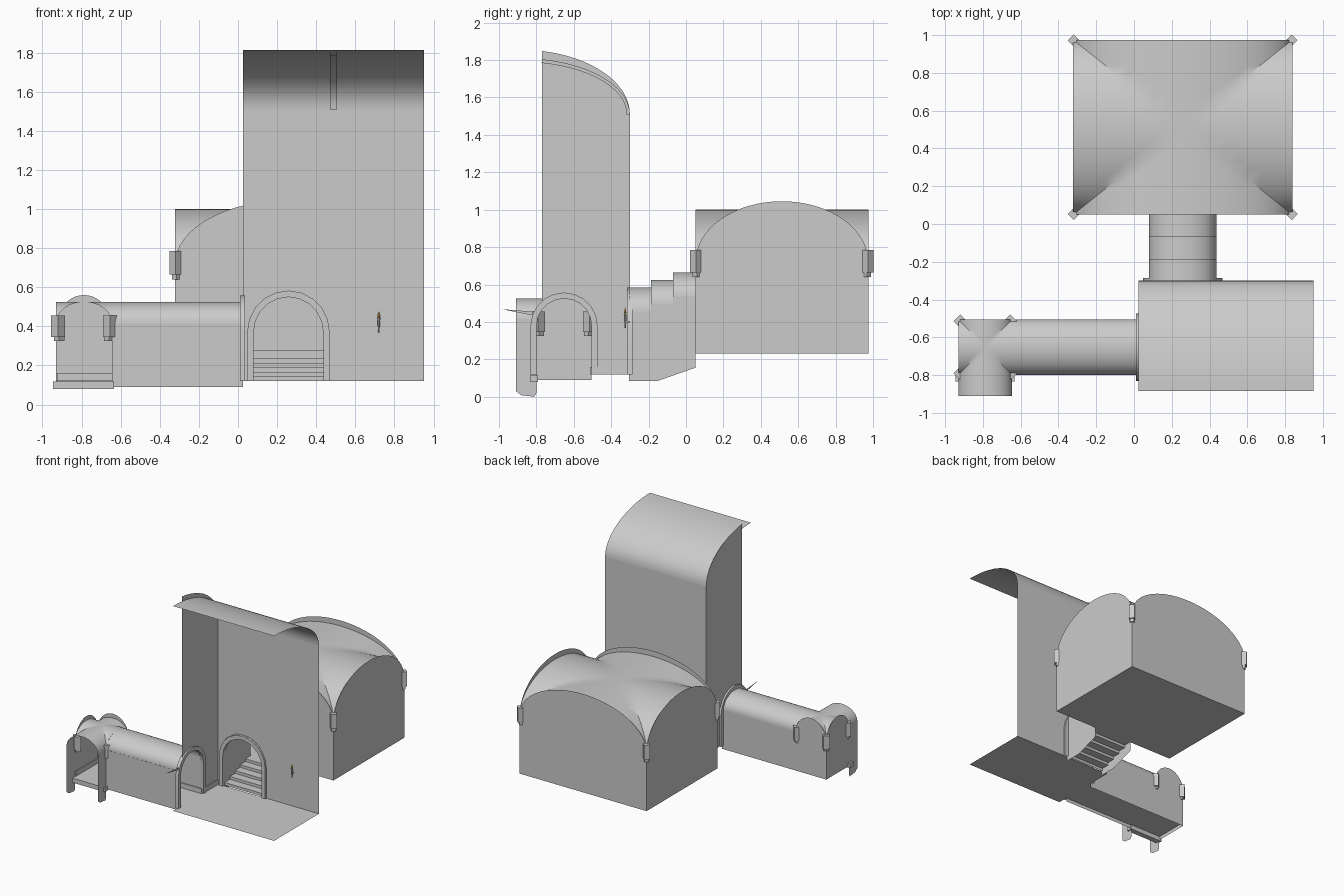
import bpy, bmesh, math
from mathutils import Matrix, Vector

if "Cube" in bpy.data.objects:
    bpy.data.objects.remove(bpy.data.objects["Cube"])


def make(name, verts, faces, color=None):
    me = bpy.data.meshes.new(name)
    me.from_pydata([tuple(v) for v in verts], [], faces)
    me.polygons.foreach_set("use_smooth", [True] * len(me.polygons))
    me.set_sharp_from_angle(angle=math.radians(30))
    ob = bpy.data.objects.new(name, me)
    bpy.context.collection.objects.link(ob)
    if color:
        mat = bpy.data.materials.new(name)
        mat.diffuse_color = color
        mat.use_nodes = True
        mat.node_tree.nodes["Principled BSDF"].inputs["Base Color"].default_value = mat.diffuse_color
        me.materials.append(mat)
    return ob


def arch(c, a, spring, rise, n=24):
    """Half-ellipse points (u, z), left to right."""
    return [(c - a * math.cos(math.pi * i / n), spring + rise * math.sin(math.pi * i / n))
            for i in range(n + 1)]


def at_x(pts, x):
    return [(x, u, z) for u, z in pts]


def at_y(pts, y):
    return [(u, y, z) for u, z in pts]


def plate(name, pts):
    return make(name, pts, [list(range(len(pts)))])


def loft(name, rows, closed=False):
    n, m = len(rows[0]), len(rows)
    faces = []
    for j in range(m if closed else m - 1):
        k = (j + 1) % m
        faces += [(j * n + i, j * n + i + 1, k * n + i + 1, k * n + i) for i in range(n - 1)]
    return make(name, [p for r in rows for p in r], faces)


def box(name, lo, hi):
    v = [(x, y, z) for x in (lo[0], hi[0]) for y in (lo[1], hi[1]) for z in (lo[2], hi[2])]
    return make(name, v, [(0, 1, 3, 2), (4, 6, 7, 5), (0, 4, 5, 1), (2, 3, 7, 6), (0, 2, 6, 4), (1, 5, 7, 3)])


def floor(name, x0, x1, y0, y1, z):
    plate(name, [(x0, y0, z), (x1, y0, z), (x1, y1, z), (x0, y1, z)])


def groin(name, x0, x1, y0, y1, spring, rise, n=24):
    """Two crossing barrels: the higher one wins."""
    s = [math.sin(math.pi * (i / n - 0.5)) for i in range(n + 1)]
    h = [math.sqrt(max(0, 1 - t * t)) for t in s]
    v = [((x0 + x1) / 2 + (x1 - x0) / 2 * s[i], (y0 + y1) / 2 + (y1 - y0) / 2 * s[j],
          spring + rise * max(h[i], h[j])) for i in range(n + 1) for j in range(n + 1)]
    faces = []
    for i in range(n):
        for j in range(n):
            a, b = i * (n + 1) + j, (i + 1) * (n + 1) + j
            if i == j:
                faces += [(a, b, b + 1), (a, b + 1, a + 1)]
            elif i + j == n - 1:
                faces += [(a, b, a + 1), (b, b + 1, a + 1)]
            else:
                faces.append((a, b, b + 1, a + 1))
    make(name, v, faces)


def frame(name, place, c, a, spring, rise, base, width, d0, d1):
    inner = [(c - a, base)] + arch(c, a, spring, rise, 10) + [(c + a, base)]
    b = a + width
    outer = [(c - b, base)] + arch(c, b, spring, rise + width, 10) + [(c + b, base)]
    loft(name, [place(inner, d0), place(outer, d0), place(outer, d1), place(inner, d1)], True)


def corbels(name, x0, x1, y0, y1, side, z0, z1, z2):
    """Turned blocks with a smaller foot at each room corner."""
    cx, cy = (x0 + x1) / 2, (y0 + y1) / 2
    bm = bmesh.new()
    for x in (x0, x1):
        for y in (y0, y1):
            for s, za, zb, inset in ((side, z1, z2, 0), (side * .75, z0, z1, .005)):
                px = x + math.copysign(inset, cx - x)
                py = y + math.copysign(inset, cy - y)
                bmesh.ops.create_cube(bm, size=1, matrix=Matrix.Translation((px, py, (za + zb) / 2))
                                      @ Matrix.Rotation(math.pi / 4, 4, 'Z')
                                      @ Matrix.Diagonal((s, s, zb - za, 1)))
    me = bpy.data.meshes.new(name)
    bm.to_mesh(me)
    bm.free()
    bpy.context.collection.objects.link(bpy.data.objects.new(name, me))


# Tall room: floor, doorway walls, quarter vault and rib
X0, X1, YB, YF, Z0 = .025, .95, -.3, -.885, .12
DC, DA = .258, .178            # stair doorway centre, half width
TC, TA = -.652, .147           # tunnel centre, half width
floor("tall_room_floor", X0, X1, YF, YB, Z0)
door = [(DC - DA, Z0)] + arch(DC, DA, .37, .18, 10) + [(DC + DA, Z0)]
plate("tall_back_wall", at_y([(X0, Z0)] + door + [(X1, Z0), (X1, 1.51), (X0, 1.51)], YB))


def quarter(a, b, t0=0.0, n=20):
    ts = [t0 + (math.pi / 2 - t0) * i / n for i in range(n + 1)]
    return [(YF + a * math.sin(t), 1.51 + b * math.cos(t)) for t in ts]


t_wall = math.asin(.115 / .585)
tunnel_cut = [p for p in arch(TC, TA, .38, .145, 20) if p[0] > -.77]
plate("tall_left_wall", at_x(quarter(.585, .345, t_wall) + [(YB, Z0), (TC + TA, Z0)]
                             + tunnel_cut[::-1] + [(-.77, .47)], X0))
q = quarter(.585, .303)
loft("tall_vault", [at_x(q, X0), at_x(q, X1)])
q0, q1 = quarter(.585, .3, .2), quarter(.568, .28, .2)
loft("vault_rib", [at_x(q0, .47), at_x(q0, .507), at_x(q1, .507), at_x(q1, .47)], True)
frame("stair_door_frame", at_y, DC, DA, .37, .18, Z0, .033, YB - .015, YB + .015)
frame("tunnel_door_frame", at_x, TC, TA, .38, .145, Z0, .032, X0 - .015, X0 + .012)
box("tall_baseboard", (X0, TC + TA + .03, Z0), (X0 + .008, YB, .16))
plate("frame_splinter", at_x([(-.985, .468), (-.82, .435), (-.82, .455)], .03))

# Torch on the back wall
bm = bmesh.new()
bmesh.ops.create_cone(bm, cap_ends=True, segments=8, radius1=.003, radius2=.008, depth=.075,
                      matrix=Matrix.Translation((.72, -.325, .405)))
bmesh.ops.create_cube(bm, size=1, matrix=Matrix.Translation((.72, -.313, .4)) @ Matrix.Diagonal((.005, .026, .008, 1)))
me = bpy.data.meshes.new("torch")
bm.to_mesh(me)
bm.free()
bpy.context.collection.objects.link(bpy.data.objects.new("torch", me))
ring = [Vector((.72 + .008 * math.cos(k * math.pi / 3), -.325 + .008 * math.sin(k * math.pi / 3), .45)) for k in range(6)]
make("torch_flame", ring + [(.72, -.325, .478), (.72, -.325, .44)],
     [(k, (k + 1) % 6, 6) for k in range(6)] + [((k + 1) % 6, k, 7) for k in range(6)], (.9, .45, .1, 1))

# Stair passage: stepped vault, side walls, steps
ys, springs = [-.305, -.187, -.07, .05], [.455, .495, .535]
rows, top = [], []
for i, s in enumerate(springs):
    for y in (ys[i], ys[i + 1]):
        rows.append(at_y(arch(DC, DA, s, .13), y))
        top.append((y, s))
loft("stair_vault", rows)
for x in (DC - DA, DC + DA):
    plate("stair_side_wall", at_x([(.05, .155), (-.15, .085), (-.305, .085)] + top, x))
steps = []
for i in range(5):
    z = Z0 + .023 * (i + 1)
    steps += [(-.29 + .068 * i, z - .023), (-.29 + .068 * i, z)]
steps.append((.05, .235))
loft("stair_steps", [[(x, y, z) for y, z in steps] for x in (DC - DA, DC + DA)])

# Great hall: floor, lunette walls, groin vault, corbels
HX0, HX1, HY0, HY1, HZ = -.322, .838, .05, .975, .232
HC, HA, VC, VA = (HX0 + HX1) / 2, (HX1 - HX0) / 2, (HY0 + HY1) / 2, (HY1 - HY0) / 2
floor("hall_floor", HX0, HX1, HY0, HY1, HZ)
long_top, short_top = arch(HC, HA, .72, .325, 32), arch(VC, VA, .72, .325, 32)
hole = [(DC + DA, HZ)] + arch(DC, DA, .535, .13)[::-1] + [(DC - DA, HZ)]
plate("hall_front_wall", at_y([(HX0, HZ)] + long_top + [(HX1, HZ)] + hole, HY0))
plate("hall_back_wall", at_y([(HX0, HZ)] + long_top + [(HX1, HZ)], HY1))
for x in (HX0, HX1):
    plate("hall_side_wall", at_x([(HY0, HZ)] + short_top + [(HY1, HZ)], x))
groin("hall_vault", HX0, HX1, HY0, HY1, .72, .28)
corbels("hall_corbels", HX0 + .003, HX1 - .003, HY0 + .003, HY1 - .003, .044, .64, .665, .785)
box("hall_baseboard", (HX0, HY1 - .01, HZ), (HX1, HY1, .28))

# Tunnel: floor, walls, barrel vault
BX0, BX1, TY0, TY1 = -.93, -.645, -.8, -.505
floor("tunnel_floor", BX0, X0, TY0, TY1, Z0)
barrel = arch(TC, TA, .415, .11)
loft("tunnel_vault", [at_x(barrel, BX1), at_x(barrel, X0)])
plate("tunnel_front_wall", at_y([(BX1, .09), (X0, .09), (X0, .415), (BX1, .415)], TY0))
plate("tunnel_back_wall", at_y([(BX1, .09), (X0, .09), (X0, .415), (BX1, .415)], TY1))

# End bay: lunette walls, groin vault, front branch, corbels, doorstep
BC, BA = (BX0 + BX1) / 2, (BX1 - BX0) / 2
plate("bay_back_wall", at_y([(BX0, .09)] + arch(BC, BA, .4, .16) + [(BX1, .09)], TY1))
plate("bay_end_wall", at_x([(TY0, .09)] + arch(TC, TA, .4, .16) + [(TY1, .09)], BX0))
groin("bay_vault", BX0, BX1, TY0, TY1, .415, .11)
branch = arch(BC, BA, .415, .11)
loft("branch_vault", [at_y(branch, -.91), at_y(branch, TY0)])
for x in (BX0, BX1):
    plate("branch_side_panel", at_x([(-.91, .03), (-.88, .008), (-.81, 0), (TY0, .02), (TY0, .415), (-.91, .415)], x))
corbels("bay_corbels", BX0 + .01, BX1 - .01, TY0 + .01, TY1 - .01, .05, .325, .345, .455)
box("bay_back_baseboard", (BX0, TY1 - .008, Z0), (X0, TY1, .16))
box("bay_end_baseboard", (BX0, TY0, Z0), (BX0 + .008, TY1, .16))
box("doorstep", (-.945, -.835, .08), (-.633, -.79, .117))
